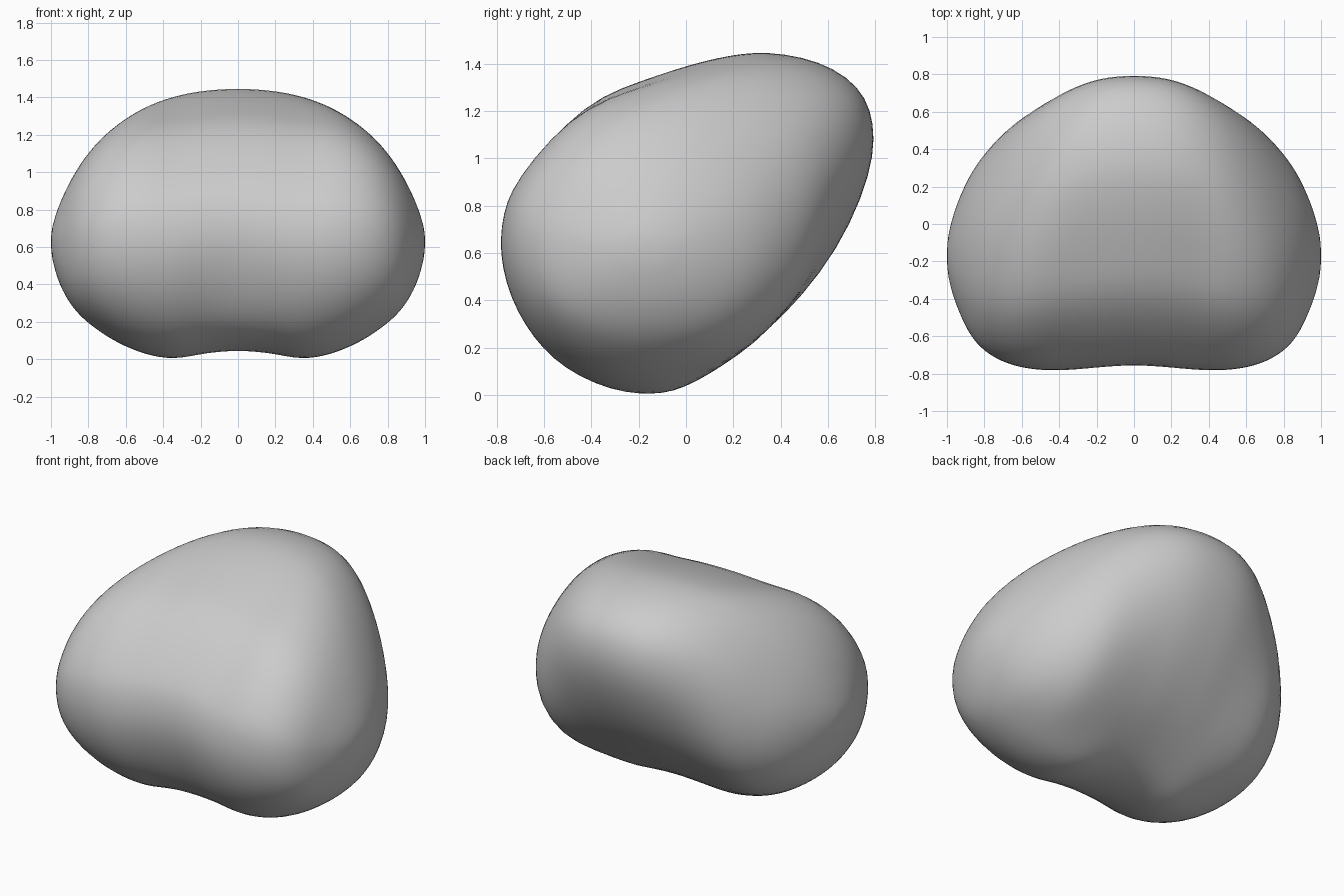
import bpy, bmesh, math

if "Cube" in bpy.data.objects:
    bpy.data.objects.remove(bpy.data.objects["Cube"])

# Side outline (y, z) and half-silhouette extents every 10 degrees, x = sin(angle)
OUTLINE = [(-.79, .62), (-.77, .8), (-.70, .95), (-.45, 1.22), (-.22, 1.32), (0, 1.395),
           (.17, 1.435), (.33, 1.45), (.55, 1.41), (.72, 1.30), (.785, 1.14), (.77, .92),
           (.63, .59), (.40, .30), (.20, .14), (.02, .03), (-.12, .0), (-.3, .02),
           (-.5, .115), (-.64, .25), (-.74, .42)]
Z_TOP = [1.45, 1.44, 1.41, 1.36, 1.27, 1.15, 1.01, .865, .74, .63]
Z_BOT = [.045, .03, .0, .025, .085, .165, .255, .37, .50, .63]
Y_BACK = [.80, .785, .73, .655, .56, .43, .29, .13, -.02, -.17]
Y_FRONT = [-.76, -.77, -.785, -.785, -.76, -.705, -.61, -.46, -.32, -.17]


def catmull(a, b, c, d, t):
    return .5 * (2*b + (c-a)*t + (2*a-5*b+4*c-d)*t*t + (3*b-a-3*c+d)*t**3)


def extent(table, deg):
    u = abs(deg) / 10
    i = min(int(u), 8)
    get = lambda k: table[-k] if k < 0 else (2*table[9]-table[8] if k > 9 else table[k])
    return catmull(*(get(i + k) for k in (-1, 0, 1, 2)), u - i)


# Smooth closed cross-section, normalised to a unit box
n = len(OUTLINE)
section = []
for i in range(n):
    p = [OUTLINE[(i + k) % n] for k in (-1, 0, 1, 2)]
    for s in range(3):
        section.append([catmull(*(q[a] for q in p), s / 3) for a in (0, 1)])
lo = [min(q[a] for q in section) for a in (0, 1)]
hi = [max(q[a] for q in section) for a in (0, 1)]
section = [[(q[a] - lo[a]) / (hi[a] - lo[a]) for a in (0, 1)] for q in section]


def rounder(u, v):
    """Same direction from the centre, on a slightly squared circle."""
    a, b = u - .5, v - .5
    e = 2.2 if b < 0 else 2.0
    r = .5 / (abs(a)**e + abs(b)**e)**(1 / e)
    return .5 + a * r, .5 + b * r


# Loft the section from side to side; the flanks are rounder than the middle
bm = bmesh.new()
rings = []
for k in range(-35, 36):
    deg = k * 2.5
    x = math.sin(math.radians(deg))
    y0, y1, z0, z1 = (extent(t, deg) for t in (Y_FRONT, Y_BACK, Z_BOT, Z_TOP))
    t = max(0, min(1, (abs(x) - .25) / .65))
    w = t * t * (3 - 2 * t)
    ring = []
    for u, v in section:
        ru, rv = rounder(u, v)
        u, v = u + (ru - u) * w, v + (rv - v) * w
        y, z = y0 + u * (y1 - y0), z0 + v * (z1 - z0)
        # fuller lower front in the middle
        g = .035 * math.exp(-(x / .25)**2 - ((y + .52)**2 + (z - .15)**2) / .06)
        ring.append(bm.verts.new((x, y - .6 * g, z - .8 * g)))
    rings.append(ring)
m = len(section)
for a, b in zip(rings, rings[1:]):
    for i in range(m):
        j = (i + 1) % m
        bm.faces.new((a[i], a[j], b[j], b[i]))
for sx, ring in ((-1, rings[0]), (1, rings[-1])):
    tip = bm.verts.new((sx, -.17, .63))
    for i in range(m):
        bm.faces.new((ring[i], ring[(i + 1) % m], tip))
bmesh.ops.recalc_face_normals(bm, faces=bm.faces)
for _ in range(6):
    bmesh.ops.smooth_vert(bm, verts=[v for r in rings[3:-3] for v in r], factor=.5,
                          use_axis_x=True, use_axis_y=True, use_axis_z=True)
for f in bm.faces:
    f.smooth = True
mesh = bpy.data.meshes.new("rounded_body")
bm.to_mesh(mesh)
bm.free()
bpy.context.collection.objects.link(bpy.data.objects.new("rounded_body", mesh))
